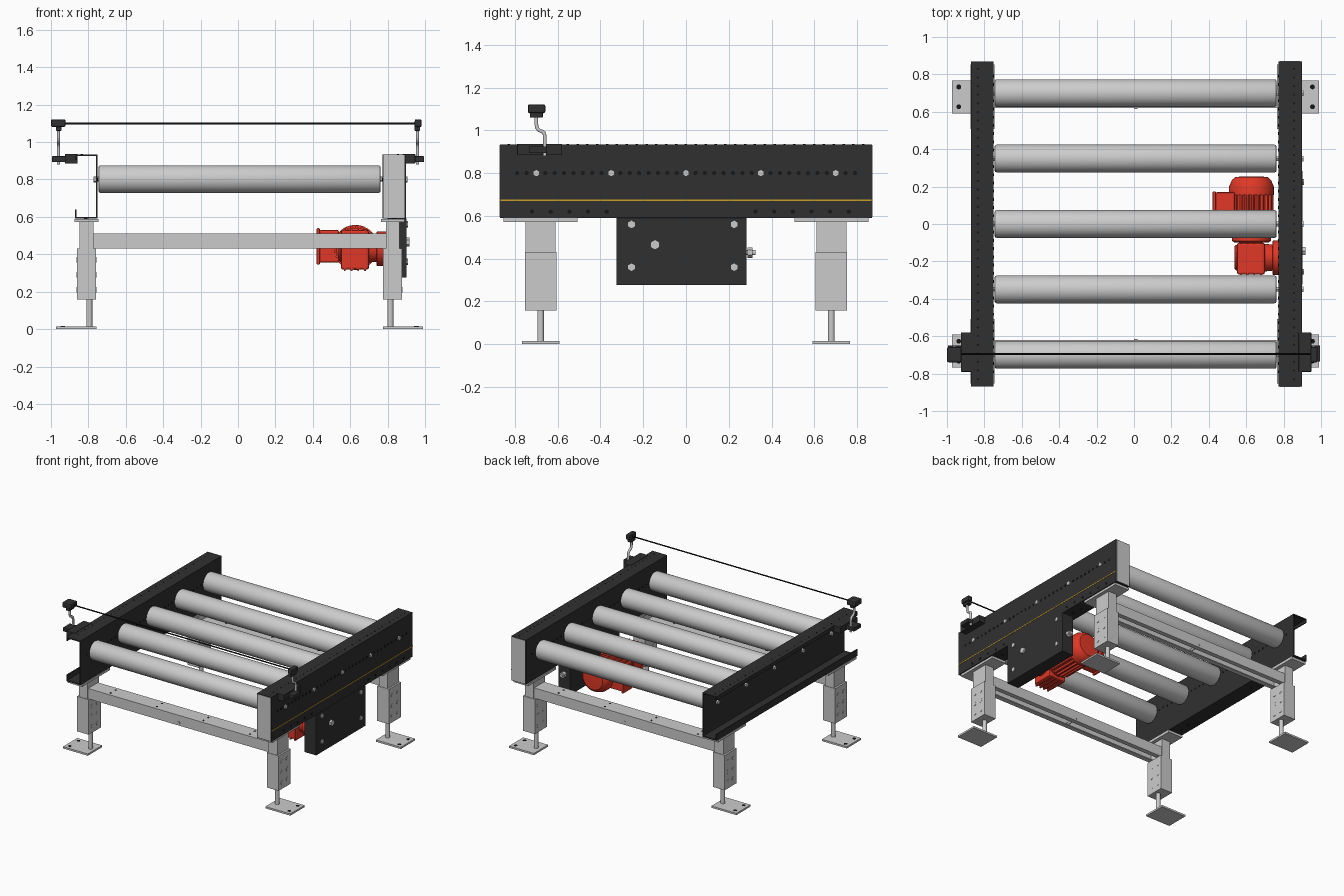
import bpy, bmesh, math

if "Cube" in bpy.data.objects:
    bpy.data.objects.remove(bpy.data.objects["Cube"])


def material(name, rgb):
    m = bpy.data.materials.new(name)
    m.diffuse_color = (*rgb, 1)
    m.use_nodes = True
    m.node_tree.nodes["Principled BSDF"].inputs["Base Color"].default_value = m.diffuse_color
    return m


BLACK = material("black_paint", (0.03, 0.03, 0.03))
HOLE = material("hole_dark", (0.008, 0.008, 0.008))
RED = material("red_paint", (0.75, 0.04, 0.02))
YELLOW = material("yellow_line", (0.6, 0.35, 0.02))


def finish(name, bm, mat=None, bevel=0, smooth=False):
    bmesh.ops.recalc_face_normals(bm, faces=bm.faces)
    me = bpy.data.meshes.new(name)
    bm.to_mesh(me)
    bm.free()
    if smooth:
        me.shade_smooth()
        me.set_sharp_from_angle(angle=math.radians(35))
    ob = bpy.data.objects.new(name, me)
    bpy.context.collection.objects.link(ob)
    if mat:
        me.materials.append(mat)
    if bevel:
        b = ob.modifiers.new("bevel", 'BEVEL')
        b.width, b.segments = bevel, 2
    return ob


def box(name, x, y, z, mat=None, bevel=0):
    bm = bmesh.new()
    bmesh.ops.create_cube(bm, size=1)
    for v in bm.verts:
        v.co = [(r[0] + r[1]) / 2 + c * abs(r[1] - r[0]) for r, c in zip((x, y, z), v.co)]
    return finish(name, bm, mat, bevel)


def place(axis, t, a, b):
    """Point at t along the axis; a, b are the other two coordinates in xyz order."""
    return {'x': (t, a, b), 'y': (a, t, b), 'z': (a, b, t)}[axis]


def add_lathe(bm, axis, centre, profile, n, teeth=0):
    rings = []
    for t, r in profile:
        ring = []
        for i in range(n):
            an = 2 * math.pi * (i + 0.5) / n
            rr = r - (teeth if i % 4 < 2 else 0)
            ring.append(bm.verts.new(place(axis, t, centre[0] + rr * math.cos(an),
                                           centre[1] + rr * math.sin(an))))
        rings.append(ring)
    for p, q in zip(rings, rings[1:]):
        for i in range(n):
            bm.faces.new((p[i], p[i - 1], q[i - 1], q[i]))
    bm.faces.new(rings[0])
    bm.faces.new(rings[-1])


def lathe(name, axis, centre, profile, mat=None, n=32, teeth=0):
    bm = bmesh.new()
    add_lathe(bm, axis, centre, profile, n, teeth)
    return finish(name, bm, mat, smooth=not teeth and n > 8)


def discs(name, axis, t0, t1, centres, r, mat=None, n=12):
    bm = bmesh.new()
    for c in centres:
        add_lathe(bm, axis, c, [(t0, r), (t1, r)], n)
    return finish(name, bm, mat)


def sheet(name, axis, pts, t0, t1, thick, mat=None):
    """Folded sheet metal: open polyline extruded along an axis."""
    bm = bmesh.new()
    a, b = [[bm.verts.new(place(axis, t, *p)) for p in pts] for t in (t0, t1)]
    for i in range(len(pts) - 1):
        bm.faces.new((a[i], a[i + 1], b[i + 1], b[i]))
    ob = finish(name, bm, mat)
    s = ob.modifiers.new("thickness", 'SOLIDIFY')
    s.thickness, s.offset, s.use_even_offset = thick, 0, True
    return ob


roller_y = [-0.7 + 0.35 * i for i in range(5)]
small_y = [-0.79 + 0.0439 * i for i in range(37)]
low_y = [-0.72 + 0.0873 * i for i in range(5)] + [0.325 + 0.0873 * i for i in range(6)]

# side rails: the left one is open to the outside, the right one has a cover
for side, inner, outer in (("left", -0.755, -0.867), ("right", 0.776, 0.887)):
    s = 1 if inner > 0 else -1
    sheet(side + "_rail", 'y', [(outer, 0.905), (outer, 0.93), (inner, 0.93), (inner, 0.595),
                                (outer, 0.595), (outer, 0.64)], -0.87, 0.87, 0.009, BLACK)
    discs(side + "_rail_top_holes", 'z', 0.934, 0.9355,
          [(inner + s * 0.08, -0.83 + 0.0461 * i) for i in range(37)], 0.006, HOLE)
    discs(side + "_rail_inner_holes", 'x', inner - s * 0.004, inner - s * 0.006,
          [(y, 0.8) for y in small_y], 0.008, HOLE)
    discs(side + "_rail_bottom_holes", 'z', 0.5905, 0.589,
          [(inner + s * 0.06, y) for y in low_y], 0.01, HOLE)

# right rail cover, trim line and end caps
box("right_rail_cover", (0.888, 0.897), (-0.87, 0.87), (0.59, 0.935), BLACK)
box("cover_trim_line", (0.89, 0.899), (-0.87, 0.87), (0.669, 0.676), YELLOW)
discs("cover_small_holes", 'x', 0.896, 0.8985, [(y, 0.8) for y in small_y], 0.01, HOLE)
discs("cover_low_holes", 'x', 0.896, 0.8985, [(y, 0.62) for y in low_y], 0.01, HOLE)
for end, y in (("front", -0.868), ("rear", 0.868)):
    box(end + "_end_cap", (0.779, 0.891), (y - 0.004, y + 0.004), (0.594, 0.931))

# rollers with shafts and bolts
for i, y in enumerate(roller_y):
    lathe(f"roller_{i + 1}", 'x', (y, 0.802), [(-0.745, 0.066), (-0.742, 0.071), (-0.735, 0.074),
          (0.752, 0.074), (0.759, 0.071), (0.762, 0.066)], n=48)
    lathe(f"roller_shaft_{i + 1}", 'x', (y, 0.802), [(-0.768, 0.014), (0.895, 0.014)], n=6)
discs("roller_bolts", 'x', 0.896, 0.906, [(y, 0.8) for y in roller_y], 0.017, n=6)
discs("left_roller_bolts", 'x', -0.759, -0.772, [(y, 0.8) for y in roller_y], 0.017, n=6)

# legs with adjustable feet
for xc, s, side in ((-0.81, -1, "left"), (0.827, 1, "right")):
    for y, end in ((-0.68, "front"), (0.68, "rear")):
        n = f"{end}_{side}_"
        box(n + "leg_top_plate", (xc - 0.063, xc + 0.063), (y - 0.173, y + 0.173), (0.572, 0.59))
        box(n + "leg_upper", (xc - 0.037, xc + 0.037), (y - 0.07, y + 0.07), (0.40, 0.575))
        box(n + "leg_lower", (xc - 0.051, xc + 0.051), (y - 0.074, y + 0.074), (0.158, 0.43))
        discs(n + "leg_bolts", 'x', xc - 0.053, xc + 0.053,
              [(y + dy, z) for dy in (-0.033, 0.033) for z in (0.21, 0.29, 0.37)], 0.015, n=16)
        xs = xc + (0.015 if s < 0 else -0.012)
        lathe(n + "foot_stud", 'z', (xs, y), [(0.01, 0.016), (0.17, 0.016)], n=20)
        xf = sorted((xc - s * 0.053, xc + s * 0.162))
        box(n + "foot_plate", xf, (y - 0.088, y + 0.088), (0, 0.014))
        discs(n + "foot_holes", 'z', 0.013, 0.0155,
              [(xc + s * 0.127, y + d) for d in (-0.053, 0.053)], 0.013, HOLE, 16)

# cross bars, open underneath with folded lips
for y, end in ((-0.68, "front"), (0.68, "rear")):
    sheet(end + "_cross_bar", 'x', [(y - 0.025, 0.434), (y - 0.057, 0.434), (y - 0.057, 0.506),
          (y + 0.057, 0.506), (y + 0.057, 0.434), (y + 0.025, 0.434)], -0.778, 0.80, 0.008)
    discs(end + "_cross_bar_holes", 'z', 0.509, 0.5115,
          [(x, y + d) for x in (-0.6, -0.2, 0.2, 0.6) for d in (-0.03, 0.03)], 0.008, HOLE)
    discs(end + "_cross_bar_bolt", 'y', y - 0.064, y + 0.064, [(0.01, 0.452)], 0.009)

# drive housing under the right rail
box("drive_housing", (0.80, 0.902), (-0.325, 0.283), (0.276, 0.592), BLACK, 0.003)
discs("housing_bolts", 'x', 0.9, 0.909, [(y, z) for y in (-0.255, 0.225) for z in (0.36, 0.56)],
      0.018, n=6)
lathe("output_nut", 'x', (-0.145, 0.465), [(0.9, 0.024), (0.918, 0.024)], n=6)
lathe("tensioner_bolt", 'y', (0.85, 0.428), [(0.28, 0.012), (0.325, 0.012)], n=16)
lathe("tensioner_nut", 'y', (0.85, 0.428), [(0.288, 0.024), (0.312, 0.024)], n=6)

# geared motor
M = (0.628, 0.437)
lathe("motor_flange", 'y', M, [(-0.1, 0.09), (-0.09, 0.105), (-0.068, 0.105)], RED, 40)
lathe("motor_body", 'y', M, [(-0.07, 0.117), (0.16, 0.117)], RED, 96, teeth=0.012)
lathe("motor_fan_cowl", 'y', M, [(0.155, 0.12), (0.2, 0.12), (0.235, 0.105), (0.252, 0.085),
                                 (0.254, 0.03)], RED, 40)
box("terminal_box", (0.435, 0.54), (0.065, 0.17), (0.355, 0.53), RED, 0.01)
box("terminal_box_lid", (0.42, 0.438), (0.06, 0.175), (0.345, 0.54), RED, 0.006)
box("gearbox_body", (0.55, 0.70), (-0.27, -0.1), (0.318, 0.53), RED, 0.012)
for i in range(4):
    x = 0.566 + 0.036 * i
    box(f"gearbox_rib_{i + 1}", (x, x + 0.01), (-0.274, -0.105), (0.312, 0.536), RED)
lathe("gearbox_hub", 'x', (-0.18, 0.43), [(0.69, 0.075), (0.74, 0.07), (0.742, 0.092),
                                         (0.80, 0.092)], RED, 40)
lathe("gearbox_side_cover", 'x', (-0.18, 0.43), [(0.537, 0.06), (0.545, 0.068), (0.56, 0.068)], RED)

# light-barrier stands at the front of both rails
for s, side, wall in ((-1, "left", 0.867), (1, "right", 0.89)):
    n = side + "_sensor_"
    edge = wall + 0.058

    def mx(a, b):
        return sorted((s * a, s * b))
    box(n + "bracket", mx(wall - 0.01, edge), (-0.79, -0.58), (0.885, 0.937), BLACK, 0.003)
    box(n + "clamp", mx(edge - 0.01, 0.995), (-0.735, -0.65), (0.893, 0.925), BLACK, 0.004)
    rod_x = s * 0.96
    cu = bpy.data.curves.new(n + "rod", 'CURVE')
    cu.dimensions, cu.bevel_depth, cu.bevel_resolution, cu.use_fill_caps = '3D', 0.009, 3, True
    pts = [(-0.66, 0.88), (-0.66, 0.97), (-0.664, 0.988), (-0.676, 0.996), (-0.69, 1.002),
           (-0.698, 1.014), (-0.7, 1.03), (-0.7, 1.08)]
    sp = cu.splines.new('POLY')
    sp.points.add(len(pts) - 1)
    for p, (y, z) in zip(sp.points, pts):
        p.co = (rod_x, y, z, 1)
    bpy.context.collection.objects.link(bpy.data.objects.new(n + "rod", cu))
    box(n + "neck", mx(0.943, 0.974), (-0.73, -0.67), (1.06, 1.09), BLACK, 0.004)
    head = (0.922, 1.0) if s < 0 else (0.945, 0.982)
    box(n + "head", mx(*head), (-0.74, -0.658), (1.08, 1.122), BLACK, 0.009)
lathe("sensor_beam", 'x', (-0.695, 1.1), [(-0.93, 0.005), (0.95, 0.005)], HOLE, 12)
